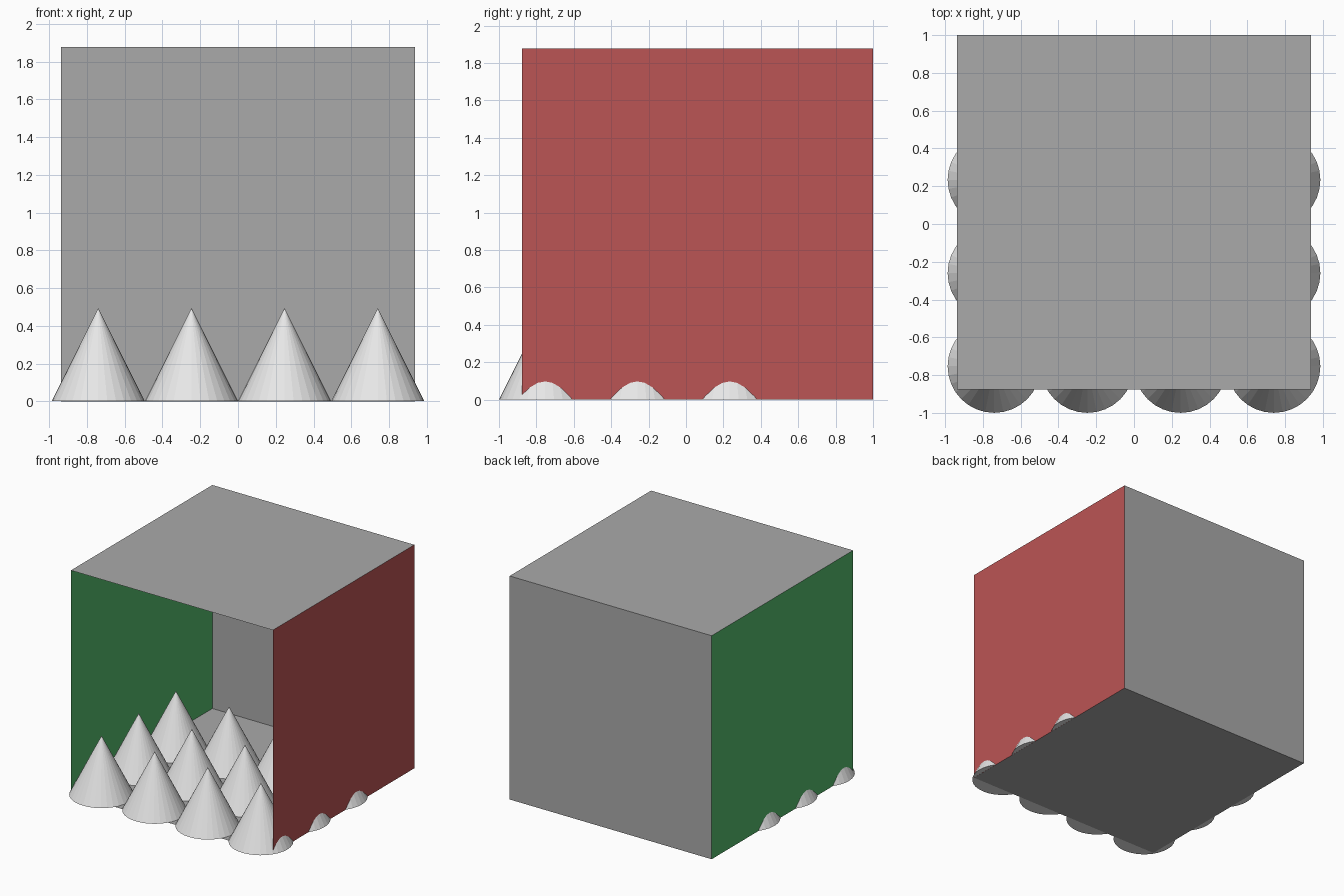
import bpy, math

if "Cube" in bpy.data.objects:
    bpy.data.objects.remove(bpy.data.objects["Cube"])

def mat(name, rgb):
    m = bpy.data.materials.new(name)
    m.diffuse_color = (*rgb, 1)
    m.use_nodes = True
    m.node_tree.nodes["Principled BSDF"].inputs["Base Color"].default_value = m.diffuse_color
    return m

grey = mat("grey", (0.40, 0.40, 0.40))
red = mat("red", (0.50, 0.09, 0.09))
green = mat("green", (0.09, 0.50, 0.15))
white = mat("white", (0.80, 0.80, 0.80))

S = 1.877              # room edge length
H = S / 2
YB = 1.0               # back of the room
YC = YB - H            # room centre in y

# Thin panels of the open-fronted room
def panel(name, loc, rot, m):
    bpy.ops.mesh.primitive_plane_add(size=S, location=loc, rotation=rot)
    o = bpy.context.object
    o.name = name
    o.data.materials.append(m)

Q = math.pi / 2
panel("floor", (0, YC, 0), (0, 0, 0), grey)
panel("ceiling", (0, YC, S), (0, 0, 0), grey)
panel("back_wall", (0, YB, H), (Q, 0, 0), grey)
panel("left_wall", (-H, YC, H), (0, Q, 0), green)
panel("right_wall", (H, YC, H), (0, Q, 0), red)

# Grid of cones, four across and three deep
P = 0.4935
for j in range(3):
    for i in range(4):
        bpy.ops.mesh.primitive_cone_add(
            vertices=32, radius1=P / 2, radius2=0, depth=P,
            location=((i - 1.5) * P, -1 + P / 2 + j * P, P / 2 + 0.001))
        o = bpy.context.object
        o.name = f"cone_{j + 1}_{i + 1}"
        o.data.materials.append(white)
